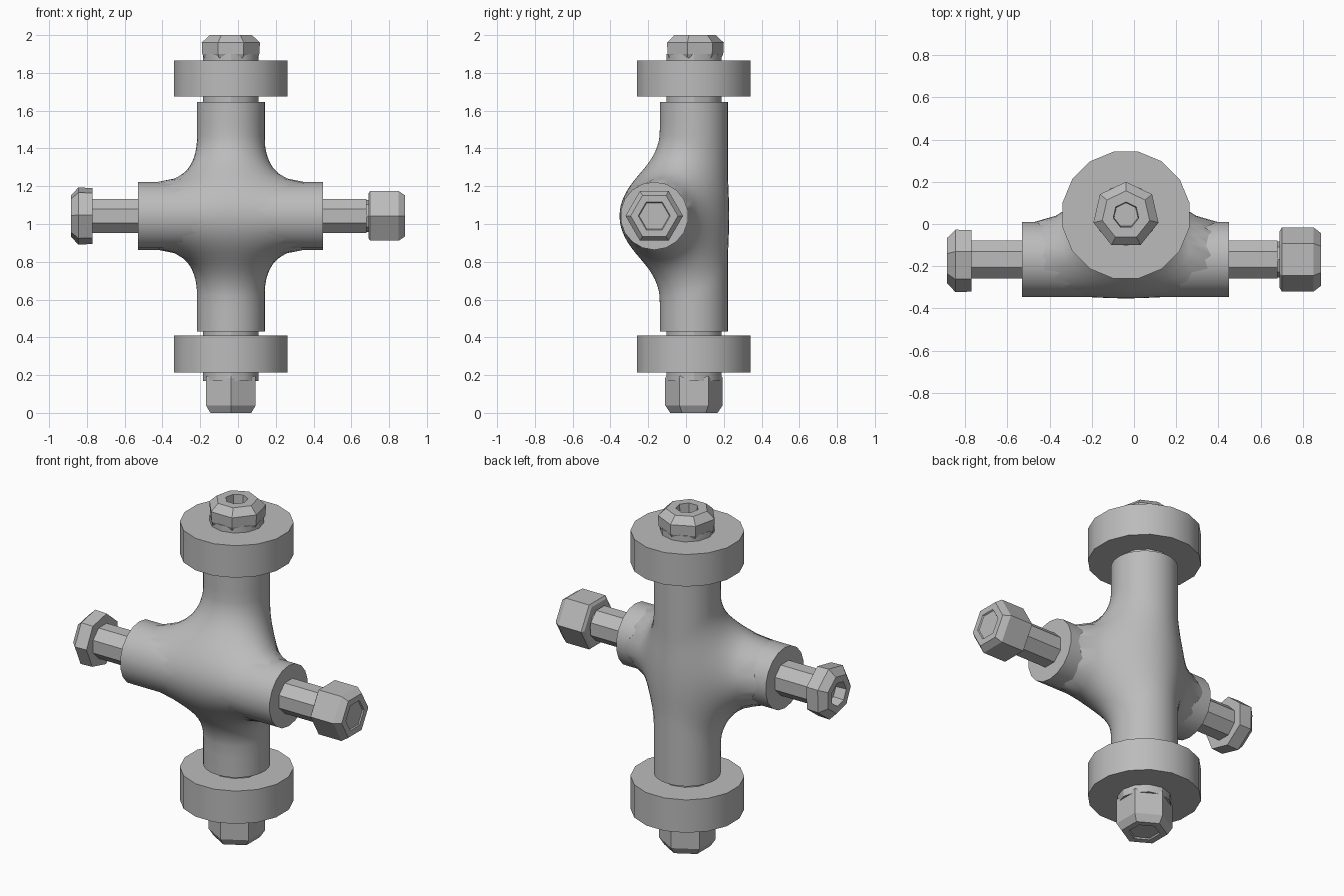
import bpy, bmesh, math
from mathutils import Matrix, Vector

cube = bpy.data.objects.get("Cube")
if cube:
    bpy.data.objects.remove(cube, do_unlink=True)

GREY = (0.5, 0.5, 0.5, 1)
metal = bpy.data.materials.new("grey metal")
metal.use_nodes = True
metal.diffuse_color = GREY
metal.node_tree.nodes["Principled BSDF"].inputs["Base Color"].default_value = GREY

UP = Vector((-0.038, 0.042, 0))         # foot of the upright axis
ACROSS = Vector((0, -0.168, 1.043))     # point on the crosswise axis
TUBE = 0.18                             # radius of both tubes
FILLET = 0.28


def finish(bm, name, angle):
    bmesh.ops.recalc_face_normals(bm, faces=bm.faces)
    mesh = bpy.data.meshes.new(name)
    bm.to_mesh(mesh)
    bm.free()
    obj = bpy.data.objects.new(name, mesh)
    bpy.context.collection.objects.link(obj)
    mesh.materials.append(metal)
    if angle:
        bpy.ops.object.select_all(action='DESELECT')
        obj.select_set(True)
        bpy.context.view_layer.objects.active = obj
        bpy.ops.object.shade_smooth_by_angle(angle=math.radians(angle))
    return obj


def turned(name, profile, sides, axis, turn=0.0, angle=0):
    """Solid from (radius, height) points turned about the z or x axis."""
    bm = bmesh.new()
    rings = []
    for r, h in profile:
        rings.append([bm.verts.new((r * math.cos(a), r * math.sin(a), h))
                      for a in (turn + math.tau * i / sides for i in range(sides))])
    for low, high in zip(rings, rings[1:]):
        for i in range(sides):
            j = (i + 1) % sides
            bm.faces.new((low[i], low[j], high[j], high[i]))
    bm.faces.new(rings[0])
    bm.faces.new(rings[-1])
    if axis == 'X':
        bm.transform(Matrix.Translation(ACROSS) @ Matrix.Rotation(math.pi / 2, 4, 'Y'))
    else:
        bm.transform(Matrix.Translation(UP))
    return finish(bm, name, angle)


def rod(name, r, start, end, sides, axis, angle=30, turn=0.0):
    return turned(name, [(r, start), (r, end)], sides, axis, turn, angle)


def body_distance(p):
    """Distance to the two tubes joined with a round fillet."""
    a = math.hypot(p.x - UP.x, p.y - UP.y) - TUBE
    b = math.hypot(p.y - ACROSS.y, p.z - ACROSS.z) - TUBE + 0.004
    u, v = max(FILLET - a, 0), max(FILLET - b, 0)
    d = max(FILLET, min(a, b)) - math.hypot(u, v)
    return max(d, abs(p.x - UP.x) - 0.44)


def surface_point(z, a):
    core = Vector((UP.x, -0.05, z))
    ray = Vector((math.cos(a), math.sin(a), 0))
    near, far = 0.0, 0.6
    for _ in range(22):
        mid = (near + far) / 2
        if body_distance(core + ray * mid) < 0:
            near = mid
        else:
            far = mid
    return core + ray * near


# Upright tube flowing into the crosswise one
bm = bmesh.new()
COUNT = 48
levels = [0.432, 0.55] + [0.62 + 0.0282 * i for i in range(31)] + [1.53, 1.645]
rings = [[bm.verts.new(surface_point(z, math.tau * i / COUNT)) for i in range(COUNT)]
         for z in levels]
for low, high in zip(rings, rings[1:]):
    for i in range(COUNT):
        j = (i + 1) % COUNT
        bm.faces.new((low[i], low[j], high[j], high[i]))
bm.faces.new(rings[0])
bm.faces.new(rings[-1])
finish(bm, "upright_tube", 40)

# Crosswise tube and its bolt
rod("crosswise_tube", TUBE, -0.53, 0.45, 18, 'X')
rod("crosswise_shaft", 0.098, -0.80, 0.68, 8, 'X', 0, math.pi / 8)
rod("crosswise_shaft_tip", 0.085, 0.66, 0.72, 8, 'X', 0)
turned("crosswise_bolt_head",
       [(0.152, -0.77), (0.155, -0.845), (0.112, -0.885), (0.07, -0.885), (0.065, -0.82)],
       7, 'X', 0.2)
turned("crosswise_nut",
       [(0.135, 0.69), (0.152, 0.70), (0.152, 0.85), (0.125, 0.885), (0.085, 0.885),
        (0.08, 0.878)], 6, 'X', math.pi / 6)

# Upright bolt with a disc at each end
rod("upright_shaft", 0.146, 0.17, 1.90, 12, 'Z')
for name, base, top in (("lower_disc", 0.215, 0.41), ("upper_disc", 1.675, 1.865)):
    rod(name, 0.306, base, top, 16, 'Z', 30, math.pi / 16)
turned("upright_bolt_head",
       [(0.145, 1.88), (0.155, 1.90), (0.158, 1.96), (0.115, 2.0), (0.062, 2.0),
        (0.058, 1.93)], 7, 'Z', math.pi / 2)
turned("upright_nut",
       [(0.145, 0.198), (0.152, 0.185), (0.152, 0.04), (0.125, 0.0), (0.085, 0.0),
        (0.08, 0.008)], 6, 'Z', math.pi / 6)
